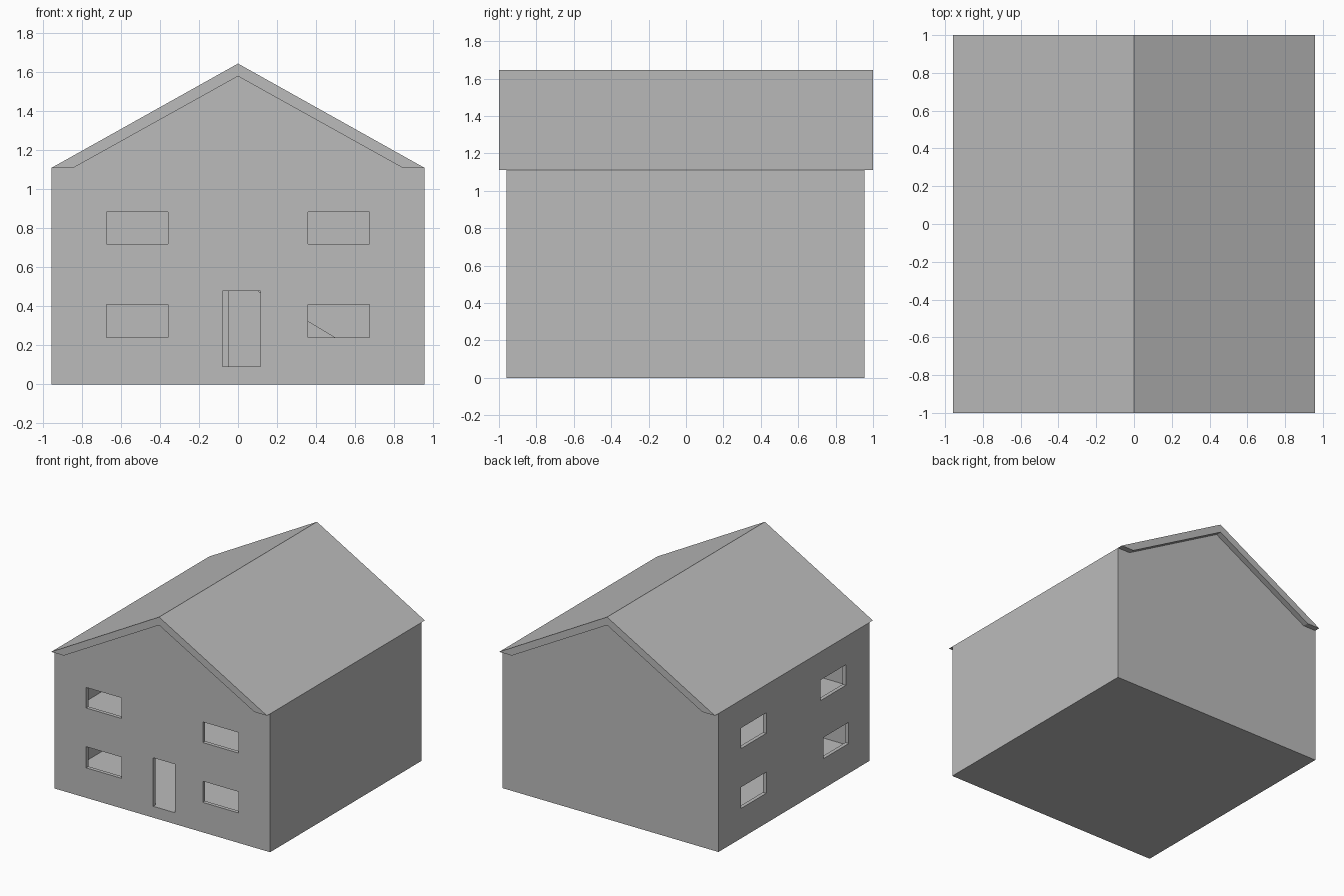
import bpy
import bmesh

if "Cube" in bpy.data.objects:
    bpy.data.objects.remove(bpy.data.objects["Cube"])

grey = bpy.data.materials.new("plain_grey")
grey.diffuse_color = (0.5, 0.5, 0.5, 1)
grey.use_nodes = True
grey.node_tree.nodes["Principled BSDF"].inputs["Base Color"].default_value = grey.diffuse_color


def make_object(name, bm):
    bmesh.ops.recalc_face_normals(bm, faces=bm.faces)
    mesh = bpy.data.meshes.new(name)
    bm.to_mesh(mesh)
    bm.free()
    mesh.materials.append(grey)
    ob = bpy.data.objects.new(name, mesh)
    bpy.context.collection.objects.link(ob)
    return ob


def prism(name, profile, y0, y1):
    """Extrude an x-z outline from y0 to y1."""
    bm = bmesh.new()
    face = bm.faces.new([bm.verts.new((x, y0, z)) for x, z in profile])
    ext = bmesh.ops.extrude_face_region(bm, geom=[face])
    verts = [v for v in ext["geom"] if isinstance(v, bmesh.types.BMVert)]
    bmesh.ops.translate(bm, verts=verts, vec=(0, y1 - y0, 0))
    return make_object(name, bm)


def boxes(name, ranges):
    """One mesh of separate boxes, each (x0, x1, y0, y1, z0, z1)."""
    bm = bmesh.new()
    for x0, x1, y0, y1, z0, z1 in ranges:
        verts = bmesh.ops.create_cube(bm, size=1)["verts"]
        for v in verts:
            v.co = (x1 if v.co.x > 0 else x0,
                    y1 if v.co.y > 0 else y0,
                    z1 if v.co.z > 0 else z0)
    return make_object(name, bm)


def mirrored(half):
    """Complete a right-hand outline that ends on the ridge."""
    return half + [(-x, z) for x, z in reversed(half) if x > 0]


def cut(target, cutter):
    mod = target.modifiers.new("cut", "BOOLEAN")
    mod.operation = "DIFFERENCE"
    mod.solver = "EXACT"
    mod.object = cutter
    bpy.context.view_layer.objects.active = target
    bpy.ops.object.modifier_apply(modifier=mod.name)
    bpy.data.objects.remove(cutter, do_unlink=True)


W, FRONT, BACK, T = 0.957, -0.96, 0.955, 0.03
EAVE, FLOOR, UPPER = 1.11, 0.09, 0.57

# Walls with gables, hollowed out above a ground slab
walls = prism("walls", mirrored([(W, 0), (W, EAVE), (0.845, EAVE), (0, 1.58)]),
              FRONT, BACK)
cavity = prism("cavity", mirrored([(W - T, FLOOR), (W - T, 1.06), (0.82, 1.09), (0, 1.55)]),
               FRONT + T, BACK - T)
cut(walls, cavity)

# Door and window openings in the front and left walls
openings = [(-0.08, 0.115, FRONT - 0.05, FRONT + 0.08, FLOOR + 0.001, 0.48)]
for z0, z1, far in ((0.24, 0.41, -0.695), (0.72, 0.885, -0.66)):
    for x0 in (-0.675, 0.36):
        openings.append((x0, x0 + 0.315, FRONT - 0.05, FRONT + 0.08, z0, z1))
    for y0 in (far, 0.35):
        openings.append((-W - 0.05, -W + 0.08, y0, y0 + 0.32, z0, z1))
cut(walls, boxes("openings", openings))

# Roof: two slopes with a level eave, overhanging both gables
prism("roof", [(W, EAVE), (0, 1.645), (-W, EAVE), (-0.845, EAVE), (0, 1.58), (0.845, EAVE)],
      -1, 1)

# Upper floor with a stairwell against the back wall
upper_floor = boxes("upper_floor", [(-W + 0.02, W - 0.02, FRONT + 0.02, BACK - 0.02,
                                     UPPER - 0.04, UPPER)])
cut(upper_floor, boxes("stairwell", [(-0.05, 0.75, 0.6, BACK - T, 0.4, 0.7)]))

# Sloping stair block up to the upper floor
prism("stair_ramp", [(0.75, FLOOR), (-0.05, UPPER), (-0.05, FLOOR)], 0.6, BACK - T)
